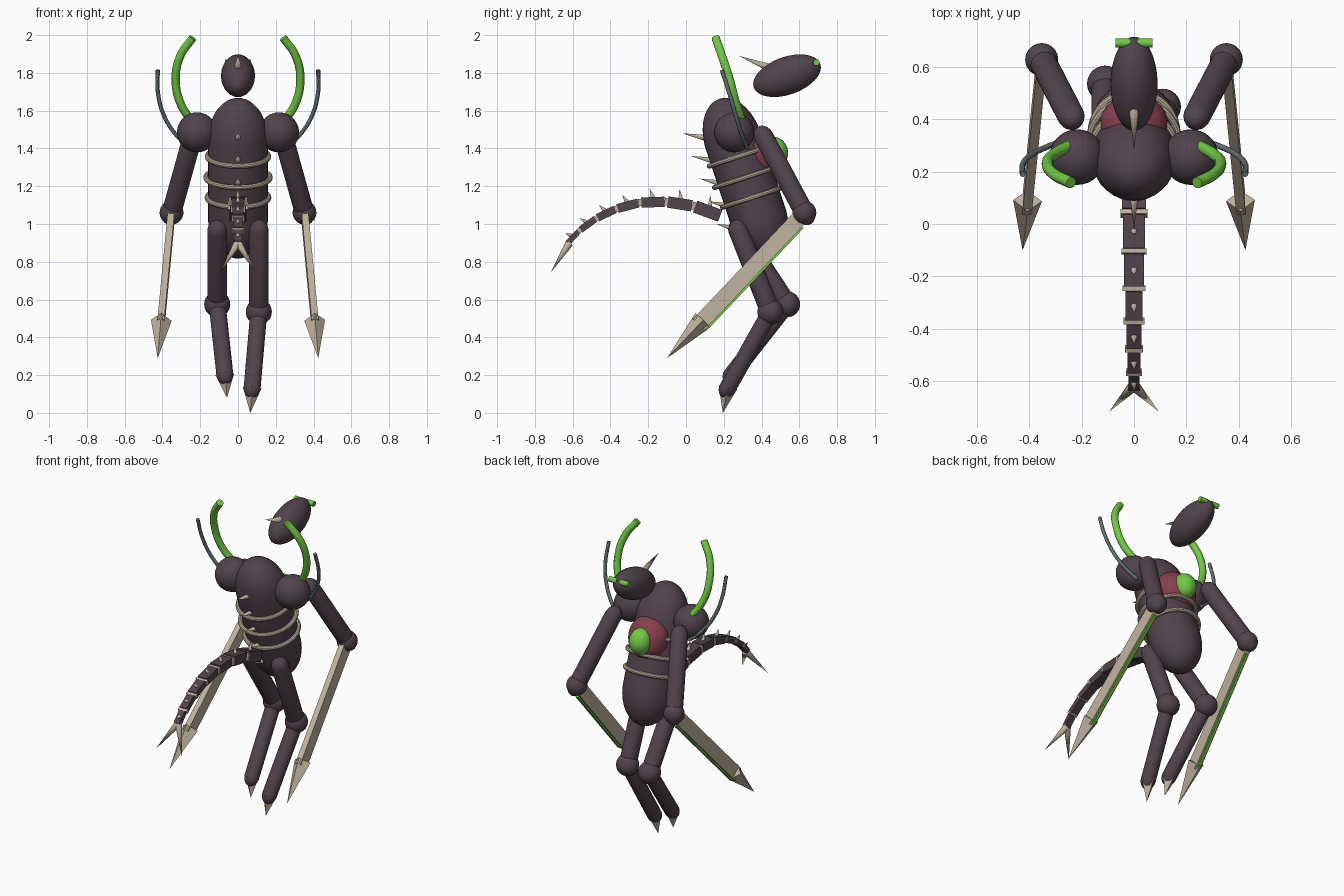
import bpy, bmesh
from mathutils import Vector, Matrix

if "Cube" in bpy.data.objects:
    bpy.data.objects.remove(bpy.data.objects["Cube"], do_unlink=True)


def material(name, rgb):
    m = bpy.data.materials.new(name)
    m.use_nodes = True
    m.diffuse_color = (*rgb, 1)
    m.node_tree.nodes["Principled BSDF"].inputs["Base Color"].default_value = (*rgb, 1)
    return m


HIDE = material("dark purple hide", (.085, .058, .074))
BONE = material("bone", (.53, .45, .34))
GREEN = material("bright green", (.17, .58, .06))
FLESH = material("red flesh", (.24, .05, .075))
GREY = material("grey horn", (.13, .165, .17))


def frame(a, b):
    """Matrix at the middle of a-b, z along a-b, x close to world x."""
    a, b = Vector(a), Vector(b)
    z = (b - a).normalized()
    y = z.cross(Vector((1, 0, 0))).normalized()
    rot = Matrix((y.cross(z), y, z)).transposed().to_4x4()
    return Matrix.Translation((a + b) / 2) @ rot, (b - a).length


def shade(ob):
    bpy.ops.object.select_all(action='DESELECT')
    ob.select_set(True)
    bpy.context.view_layer.objects.active = ob
    bpy.ops.object.shade_smooth_by_angle()


def finish(name, bm, mat, matrix):
    me = bpy.data.meshes.new(name)
    bm.transform(matrix)
    bm.to_mesh(me)
    bm.free()
    me.materials.append(mat)
    ob = bpy.data.objects.new(name, me)
    bpy.context.collection.objects.link(ob)
    shade(ob)
    return ob


def capsule(name, a, b, r, cap, mat=HIDE, depth=1.0):
    m, length = frame(a, b)
    bm = bmesh.new()
    bmesh.ops.create_uvsphere(bm, u_segments=32, v_segments=17, radius=1)
    for v in bm.verts:
        side = length / 2 if v.co.z > 0 else -length / 2
        v.co = (v.co.x * r, v.co.y * r * depth, v.co.z * cap + side)
    return finish(name, bm, mat, m)


def ellipsoid(name, c, radii, mat=HIDE, tilt=0.0):
    bm = bmesh.new()
    bmesh.ops.create_uvsphere(bm, u_segments=32, v_segments=16, radius=1)
    m = Matrix.Translation(c) @ Matrix.Rotation(tilt, 4, 'X') @ Matrix.Diagonal((*radii, 1))
    return finish(name, bm, mat, m)


def cone(name, a, b, r, mat=BONE, sides=16, tip=0.0):
    m, length = frame(a, b)
    bm = bmesh.new()
    bmesh.ops.create_cone(bm, cap_ends=True, segments=sides, radius1=r, radius2=tip, depth=length)
    return finish(name, bm, mat, m)


def bar(name, a, b, width, height, mat=HIDE, shift=0.0):
    m, length = frame(a, b)
    bm = bmesh.new()
    bmesh.ops.create_cube(bm, size=1)
    m = m @ Matrix.Translation((0, shift, 0)) @ Matrix.Diagonal((width, height, length, 1))
    return finish(name, bm, mat, m)


def tube(name, points, r, mat):
    cu = bpy.data.curves.new(name, 'CURVE')
    cu.dimensions = '3D'
    cu.bevel_depth = r
    cu.bevel_resolution = 4
    cu.use_fill_caps = True
    sp = cu.splines.new('BEZIER')
    sp.bezier_points.add(len(points) - 1)
    for p, co in zip(sp.bezier_points, points):
        p.co = co
        p.handle_left_type = p.handle_right_type = 'AUTO'
    cu.materials.append(mat)
    ob = bpy.data.objects.new(name, cu)
    bpy.context.collection.objects.link(ob)
    shade_target = ob
    bpy.ops.object.select_all(action='DESELECT')
    ob.select_set(True)
    bpy.context.view_layer.objects.active = ob
    bpy.ops.object.convert(target='MESH')
    shade(shade_target)


# Torso with rib rings
top, low = Vector((0, .25, 1.44)), Vector((0, .38, 1.045))
capsule("torso", top, low, .16, .235, depth=.95)
tilt = frame(top, low)[0].to_3x3().to_4x4()
for i, (t, r) in enumerate(((.21, .162), (.49, .17), (.76, .163))):
    bpy.ops.mesh.primitive_torus_add(major_radius=r, minor_radius=.014,
                                     major_segments=40, minor_segments=10)
    rib = bpy.context.object
    rib.name = f"rib_{i + 1}"
    rib.matrix_world = Matrix.Translation(top.lerp(low, t)) @ tilt
    rib.data.materials.append(BONE)
    shade(rib)

# Chest cavity with glowing core
ellipsoid("chest_flesh", (0, .385, 1.375), (.13, .105, .135), FLESH, .3)
ellipsoid("chest_core", (0, .465, 1.38), (.07, .075, .083), GREEN, .3)

# Head, crest and eyes
ellipsoid("head", (0, .535, 1.785), (.09, .187, .1), HIDE, .34)
cone("head_crest", (0, .46, 1.82), (0, .28, 1.89), .023)
for s, side in ((1, "left"), (-1, "right")):
    m = Matrix.Translation((s * .042, .69, 1.855)) @ Matrix.Rotation(1.5708, 4, 'Y')
    bm = bmesh.new()
    bmesh.ops.create_cone(bm, cap_ends=True, segments=16, radius1=.017, radius2=.017, depth=.056)
    finish(f"{side}_eye", bm, GREEN, m)

# Back spines
for i in range(5):
    t = i / 4
    base = Vector((0, .11 + .15 * t, 1.455 - .48 * t))
    cone(f"back_spine_{i + 1}", base, base + Vector((0, -.13 + .03 * t, .025)), .017)

# Arms, blades and shoulder horns
for s, side in ((1, "left"), (-1, "right")):
    ellipsoid(f"{side}_shoulder", (s * .217, .255, 1.485), (.106,) * 3)
    elbow, tip = Vector((s * .352, .627, 1.06)), Vector((s * .425, -.1, .29))
    capsule(f"{side}_upper_arm", (s * .242, .415, 1.455), elbow, .052, .07)
    ellipsoid(f"{side}_elbow", elbow, (.063,) * 3)
    bar(f"{side}_blade", elbow, elbow.lerp(tip, .77), .036, .085, BONE)
    bar(f"{side}_blade_edge", elbow.lerp(tip, .06), elbow.lerp(tip, .76), .018, .014, GREEN, -.046)
    cone(f"{side}_blade_tip", elbow.lerp(tip, .74), tip, .055, sides=4)
    tube(f"{side}_large_horn", [(s * x, y, z) for x, y, z in (
        (.235, .305, 1.53), (.305, .265, 1.64), (.33, .23, 1.77),
        (.305, .19, 1.89), (.24, .157, 1.985))], .022, GREEN)
    tube(f"{side}_small_horn", [(s * x, y, z) for x, y, z in (
        (.25, .325, 1.4), (.33, .295, 1.475), (.39, .265, 1.57),
        (.423, .23, 1.69), (.425, .19, 1.815))], .011, GREY)

# Legs, mid-stride
legs = (("left", (.11, .28, .96), (.11, .447, .535), (.075, .222, .135), (.065, .195, 0)),
        ("right", (-.11, .28, .96), (-.11, .535, .575), (-.07, .245, .205), (-.058, .215, .08)))
for side, hip, knee, ankle, toe in legs:
    capsule(f"{side}_thigh", hip, knee, .053, .065)
    ellipsoid(f"{side}_knee", knee, (.069,) * 3)
    capsule(f"{side}_shin", knee, ankle, .045, .06)
    cone(f"{side}_claw", ankle, toe, .05, sides=4)

# Tail segments with joint bands and spikes
joints = [Vector((0, y, z)) for y, z in (
    (.19, 1.04), (.04, 1.095), (-.105, 1.118), (-.245, 1.113),
    (-.37, 1.08), (-.475, 1.03), (-.565, .965), (-.63, .895))]
for i, (a, b) in enumerate(zip(joints, joints[1:])):
    w = .092 - .0085 * i
    bar(f"tail_segment_{i + 1}", a.lerp(b, .06), a.lerp(b, .94), w, w * .72)
    if i < 6:
        d = (b - a).normalized() * .009
        bar(f"tail_band_{i + 1}", b - d, b + d, w + .012, w * .5, BONE)
    up = frame(a, b)[0].to_3x3().col[1]
    base = a.lerp(b, .5) + up * w * .33
    back = (b - a).normalized() * .015
    cone(f"tail_spike_{i + 1}", base, base + up * (.055 - .004 * i) + back, .012)

# Forked tail end
for s, side in ((1, "left"), (-1, "right")):
    cone(f"{side}_tail_fork", (s * .004, -.62, .895), (s * .094, -.715, .745), .021)
